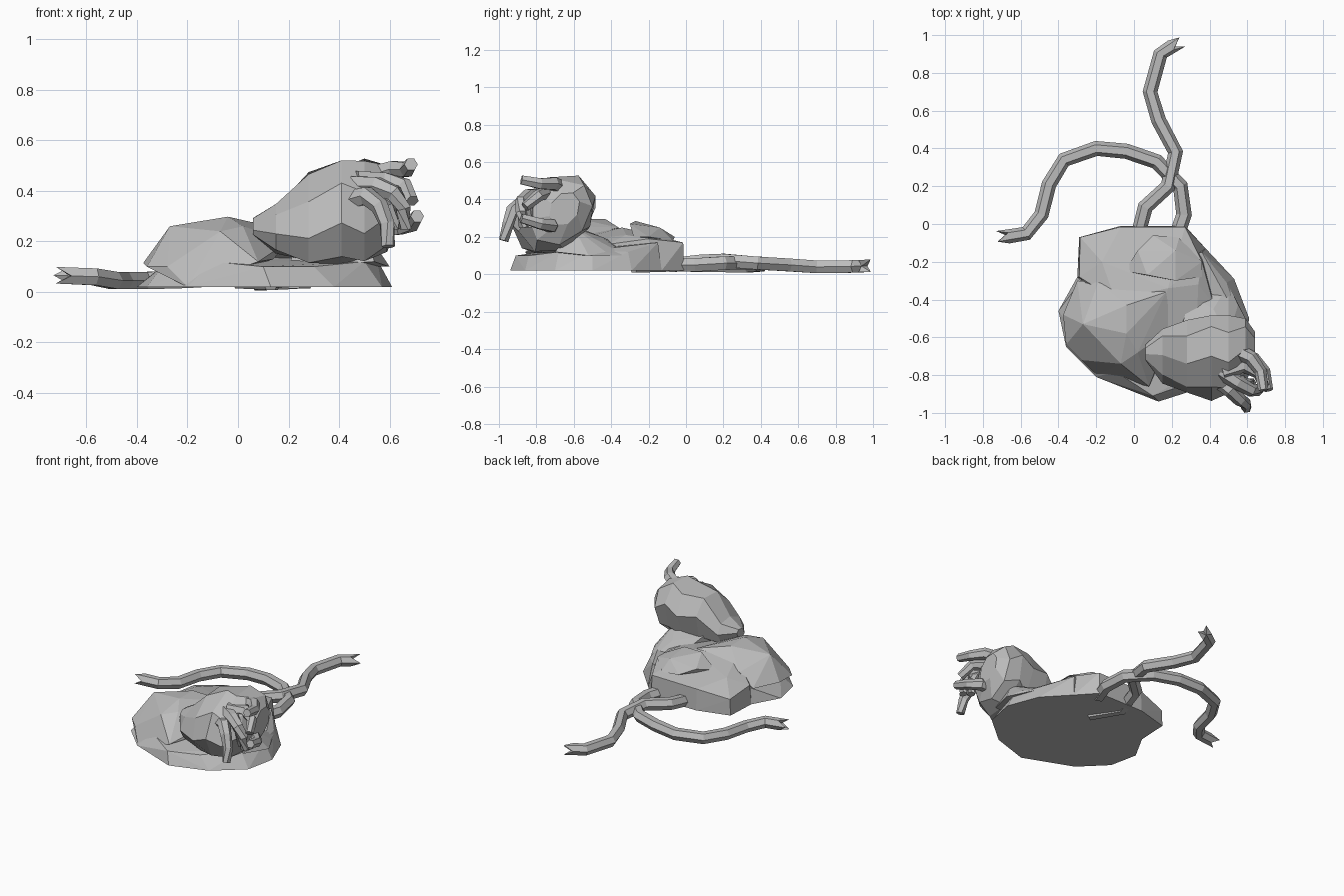
import bpy
import bmesh
import math
from mathutils import Vector

if "Cube" in bpy.data.objects:
    bpy.data.objects.remove(bpy.data.objects["Cube"], do_unlink=True)

# single stone-grey material
stone = bpy.data.materials.new("stone_grey")
stone.use_nodes = True
stone_colour = (0.5, 0.5, 0.5, 1.0)
stone.diffuse_color = stone_colour
shader = stone.node_tree.nodes["Principled BSDF"]
shader.inputs["Base Color"].default_value = stone_colour


def finish(name, builder):
    """Turn a bmesh into a flat shaded object."""
    bmesh.ops.recalc_face_normals(builder, faces=builder.faces[:])
    mesh = bpy.data.meshes.new(name)
    builder.to_mesh(mesh)
    builder.free()
    mesh.materials.append(stone)
    part = bpy.data.objects.new(name, mesh)
    bpy.context.scene.collection.objects.link(part)


def hull(name, points):
    """Faceted lump: convex hull around a few corner points."""
    builder = bmesh.new()
    for point in points:
        builder.verts.new(point)
    bmesh.ops.convex_hull(builder, input=builder.verts[:])
    loose = [v for v in builder.verts if not v.link_faces]
    bmesh.ops.delete(builder, geom=loose, context="VERTS")
    finish(name, builder)


def bridge(builder, rings):
    """Join neighbouring rings of vertices with quads."""
    for lower, upper in zip(rings, rings[1:]):
        count = len(lower)
        for i in range(count):
            j = (i + 1) % count
            builder.faces.new((lower[i], lower[j], upper[j], upper[i]))


def cap(builder, ring, centre):
    """Close a ring with a fan of triangles around a centre point."""
    hub = builder.verts.new(centre)
    for i in range(len(ring)):
        builder.faces.new((ring[i], ring[(i + 1) % len(ring)], hub))


def limb(name, path, radius, end_radius, sides=6, notch=0.0):
    """Angular tube along a path, with an optional pronged, hollow tip."""
    builder = bmesh.new()
    path = [Vector(p) for p in path]
    rings = []
    last = len(path) - 1
    for k, point in enumerate(path):
        along = (path[min(k + 1, last)] - path[max(k - 1, 0)]).normalized()
        side = along.cross(Vector((0, 0, 1)))
        if side.length < 0.2:
            side = Vector((1, 0, 0))
        side.normalize()
        lift = side.cross(along)
        size = radius + (end_radius - radius) * k / last
        ring = []
        for i in range(sides):
            angle = math.tau * i / sides
            # every other corner of the tip reaches forward as a prong
            fork = notch * math.cos(3 * angle) if k == last else 0
            offset = side * math.cos(angle) + lift * math.sin(angle)
            ring.append(builder.verts.new(point + offset * size + along * fork))
        rings.append(ring)
    bridge(builder, rings)
    cap(builder, rings[0], path[0])
    tip_direction = (path[-1] - path[-2]).normalized()
    cap(builder, rings[-1], path[-1] - tip_direction * notch)
    finish(name, builder)


# skirt of the body: ground outline with a smaller outline above it
ground = [(-.3, -.28), (.38, -.13), (.53, -.29), (.61, -.5), (.57, -.7),
          (.38, -.86), (.13, -.94), (-.2, -.81), (-.36, -.65), (-.4, -.46)]
shoulder = [(-.28, -.3, .12), (.36, -.15, .17), (.49, -.31, .12),
            (.55, -.5, .13), (.5, -.68, .12), (.3, -.84, .1),
            (.1, -.91, .1), (-.1, -.78, .12), (-.3, -.6, .1)]
hull("body_skirt", [(x, y, .02) for x, y in ground] + shoulder)

# rump: lower rear block with an upright back wall
rump_ground = [(-.29, -.07), (-.07, -.01), (.27, -.01), (.38, -.13),
               (.4, -.45), (-.3, -.28)]
hull("rump", [(x, y, .02) for x, y in rump_ground] +
     [(-.285, -.07, .13), (-.07, -.015, .165), (.27, -.015, .17),
      (.36, -.2, .19), (.34, -.32, .21), (.18, -.34, .25),
      (-.1, -.4, .24), (-.29, -.28, .15), (-.17, -.2, .2),
      (.42, -.42, .16), (.33, -.6, .18), (.1, -.65, .2)])

# tall slumped lobe on the right of the body
hull("side_lobe", [(-.375, -.48, .115), (-.36, -.64, .1), (-.27, -.53, .26),
                   (-.04, -.43, .295), (-.04, -.58, .298), (-.2, -.8, .02),
                   (-.28, -.72, .1), (-.07, -.74, .24), (.02, -.68, .26),
                   (.08, -.86, .12), (.14, -.72, .13), (.17, -.36, .25),
                   (-.3, -.3, .12), (-.19, -.31, .2), (.2, -.55, .2)])

# low mound on the back
hull("back_mound", [(-.05, -.25, .2), (.07, -.27, .285), (.22, -.3, .27),
                    (.36, -.28, .2), (.36, -.2, .2), (.22, -.14, .25),
                    (.24, -.07, .18), (.1, -.06, .2), (.02, -.14, .23)])

# neck lump joining the head to the body
hull("neck", [(.3, -.38, .17), (.42, -.45, .2), (.55, -.43, .12),
              (.6, -.52, .1), (.5, -.6, .25), (.25, -.55, .24),
              (.54, -.7, .12), (.2, -.7, .1), (.5, -.32, .1)])

# head: eight-sided rings along x, given as x, y, z, half width, half height
head_rings = [(.06, -.68, .26, .04, .035), (.15, -.7, .25, .14, .1),
              (.28, -.7, .295, .19, .19), (.41, -.71, .315, .22, .21),
              (.5, -.69, .325, .205, .215), (.59, -.67, .33, .165, .175),
              (.64, -.65, .35, .08, .09)]
builder = bmesh.new()
loops = []
for number, (x, y, z, wide, high) in enumerate(head_rings):
    loop = []
    twist = 0.2 if number % 2 else 0.45
    for i in range(8):
        angle = math.tau * i / 8 + twist
        # the crown leans back and the jaw leans forward
        lean = 0.25 * wide * math.sin(angle)
        loop.append(builder.verts.new((x, y + wide * math.cos(angle) + lean,
                                       z + high * math.sin(angle))))
    loops.append(loop)
bridge(builder, loops)
for loop in (loops[0], loops[-1]):
    builder.faces.new(loop)
finish("head", builder)

# feelers curling around the mouth
feelers = {
    "crown_feeler": [(.54, -.67, .46), (.62, -.71, .485), (.67, -.78, .485),
                     (.685, -.88, .505)],
    "front_feeler": [(.44, -.82, .36), (.51, -.88, .38), (.56, -.93, .34),
                     (.59, -.95, .27), (.595, -.975, .18)],
    "middle_feeler": [(.46, -.78, .42), (.55, -.84, .42), (.62, -.88, .39),
                      (.655, -.88, .33), (.66, -.87, .25)],
    "lower_feeler": [(.54, -.72, .26), (.64, -.72, .26), (.69, -.78, .27),
                     (.71, -.88, .3)],
    "side_feeler": [(.47, -.78, .44), (.58, -.75, .44), (.66, -.79, .42),
                    (.69, -.86, .36)],
    "inner_feeler": [(.5, -.74, .4), (.56, -.84, .4), (.61, -.85, .35),
                     (.62, -.84, .25)],
}
for name, path in feelers.items():
    limb(name, path, 0.044, 0.027)

# two long trailing tails with pronged tips
limb("straight_tail", [(.13, -.28, .045), (.01, -.1, .05), (.06, .09, .07),
                       (.18, .2, .075), (.22, .38, .06), (.13, .55, .05),
                       (.085, .7, .04), (.14, .9, .042), (.225, .955, .045)],
     0.042, 0.038, notch=0.03)
limb("curved_tail", [(.22, -.08, .05), (.265, .05, .05), (.245, .2, .06),
                     (.12, .33, .06), (-.04, .385, .06), (-.2, .4, .05),
                     (-.37, .34, .045), (-.45, .21, .045), (-.49, .05, .045),
                     (-.57, -.05, .06), (-.695, -.07, .065)],
     0.042, 0.038, notch=0.03)
